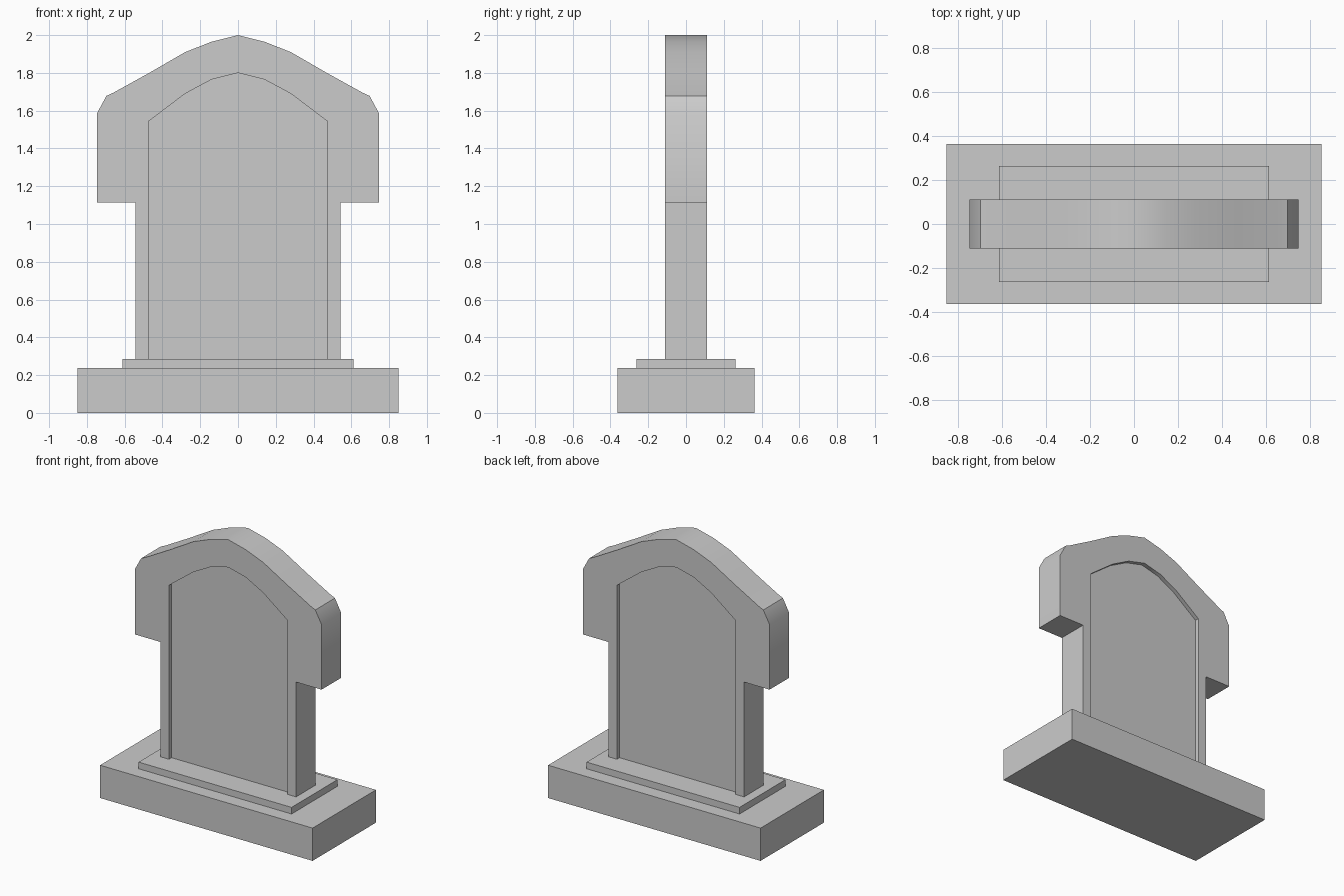
import bpy
import bmesh

if "Cube" in bpy.data.objects:
    bpy.data.objects.remove(bpy.data.objects["Cube"])


def box(name, half_x, half_y, z0, z1):
    bpy.ops.mesh.primitive_cube_add(size=2, location=(0, 0, (z0 + z1) / 2))
    ob = bpy.context.object
    ob.name = name
    ob.scale = (half_x, half_y, (z1 - z0) / 2)
    bpy.ops.object.transform_apply(location=False, rotation=False, scale=True)
    return ob


def extruded_profile(name, half, y0, y1):
    """Mirror a right-hand (x, z) half outline, bottom to apex, and extrude it in y."""
    outline = half + [(-x, z) for x, z in reversed(half) if x > 0]
    bm = bmesh.new()
    face = bm.faces.new([bm.verts.new((x, y0, z)) for x, z in outline])
    side = bmesh.ops.extrude_face_region(bm, geom=[face])
    verts = [g for g in side["geom"] if isinstance(g, bmesh.types.BMVert)]
    bmesh.ops.translate(bm, vec=(0, y1 - y0, 0), verts=verts)
    bmesh.ops.recalc_face_normals(bm, faces=bm.faces[:])
    mesh = bpy.data.meshes.new(name)
    bm.to_mesh(mesh)
    bm.free()
    ob = bpy.data.objects.new(name, mesh)
    bpy.context.collection.objects.link(ob)
    return ob


# Stepped plinth
box("base", 0.85, 0.362, 0, 0.237)
box("base_step", 0.612, 0.262, 0.237, 0.285)

# Upright stone with overhanging shoulders and a curved top
THICK, RECESS = 0.112, 0.03
stone = extruded_profile("headstone", [
    (0.543, 0.285), (0.543, 1.115), (0.747, 1.115), (0.747, 1.585),
    (0.697, 1.678), (0.66, 1.695), (0.47, 1.80), (0.28, 1.91),
    (0.14, 1.965), (0, 2.0)], -THICK, THICK)

# Arched recessed panels on the front and back
arch = [(0.474, 0.2), (0.474, 1.543), (0.28, 1.69), (0.14, 1.765), (0, 1.80)]
for name, s in (("front_panel_cutter", -1), ("back_panel_cutter", 1)):
    cutter = extruded_profile(name, arch, s * (THICK - RECESS), s * (THICK + 0.1))
    cutter.hide_render = True
    mod = stone.modifiers.new(name, 'BOOLEAN')
    mod.operation = 'DIFFERENCE'
    mod.solver = 'EXACT'
    mod.object = cutter
    bpy.context.view_layer.objects.active = stone
    bpy.ops.object.modifier_apply(modifier=mod.name)
    bpy.data.objects.remove(cutter)

# Smooth the curved top, keep real edges crisp
bpy.ops.object.select_all(action='DESELECT')
stone.select_set(True)
bpy.context.view_layer.objects.active = stone
bpy.ops.object.shade_smooth_by_angle(angle=0.5)
